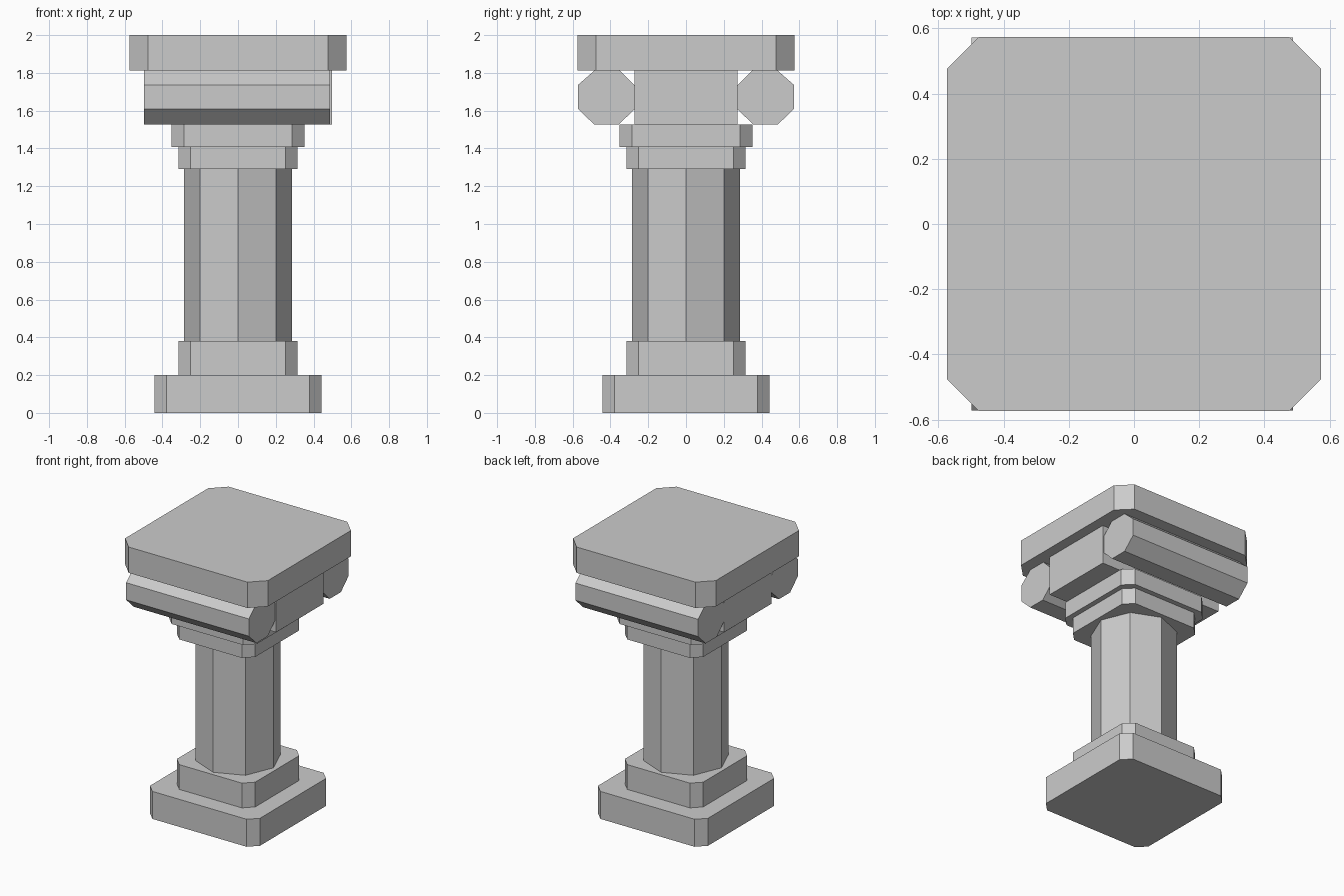
import bpy
import bmesh
from mathutils import Vector
from math import cos, sin, pi

if "Cube" in bpy.data.objects:
    bpy.data.objects.remove(bpy.data.objects["Cube"])


def prism(name, outline, start, end):
    """Extrude a closed list of 3D points from offset start to offset end."""
    bm = bmesh.new()
    face = bm.faces.new([bm.verts.new(Vector(p) + Vector(start)) for p in outline])
    ext = bmesh.ops.extrude_face_region(bm, geom=[face])
    verts = [v for v in ext["geom"] if isinstance(v, bmesh.types.BMVert)]
    bmesh.ops.translate(bm, verts=verts, vec=Vector(end) - Vector(start))
    bmesh.ops.recalc_face_normals(bm, faces=bm.faces)
    mesh = bpy.data.meshes.new(name)
    bm.to_mesh(mesh)
    bm.free()
    obj = bpy.data.objects.new(name, mesh)
    bpy.context.collection.objects.link(obj)
    return obj


def slab(name, half, chamfer, z0, z1):
    """Square slab with cut vertical corners."""
    h, k = half, half - chamfer
    pts = [(h, -k), (h, k), (k, h), (-k, h), (-h, k), (-h, -k), (-k, -h), (k, -h)]
    return prism(name, [(x, y, 0) for x, y in pts], (0, 0, z0), (0, 0, z1))


# Stepped base, neck and top slabs
slab("base_plinth", 0.442, 0.063, 0.0, 0.2)
slab("base_step", 0.315, 0.063, 0.2, 0.38)
slab("lower_collar", 0.315, 0.063, 1.29, 1.407)
slab("upper_collar", 0.352, 0.065, 1.407, 1.526)
slab("top_slab", 0.574, 0.097, 1.812, 2.0)

# Eight-sided shaft
ring = [(0.285 * cos(i * pi / 4), 0.285 * sin(i * pi / 4), 0) for i in range(8)]
prism("shaft", ring, (0, 0, 0.38), (0, 0, 1.29))

# Block between the scrolls
w = 0.273
prism("capital_block", [(-w, -0.0, 0), (-w, 0.0, 0)] and
      [(0, -w, 1.526), (0, w, 1.526), (0, w, 1.812), (0, -w, 1.812)],
      (-0.498, 0, 0), (0.498, 0, 0))

# Front and back scrolls: eight-sided rolls along x
profile = [(0.273, 1.735), (0.35, 1.812), (0.485, 1.812), (0.573, 1.735),
           (0.573, 1.61), (0.485, 1.526), (0.357, 1.526), (0.273, 1.607)]
for side, name in ((-1, "front_scroll"), (1, "back_scroll")):
    prism(name, [(0, side * y, z) for y, z in profile], (-0.498, 0, 0), (0.488, 0, 0))
